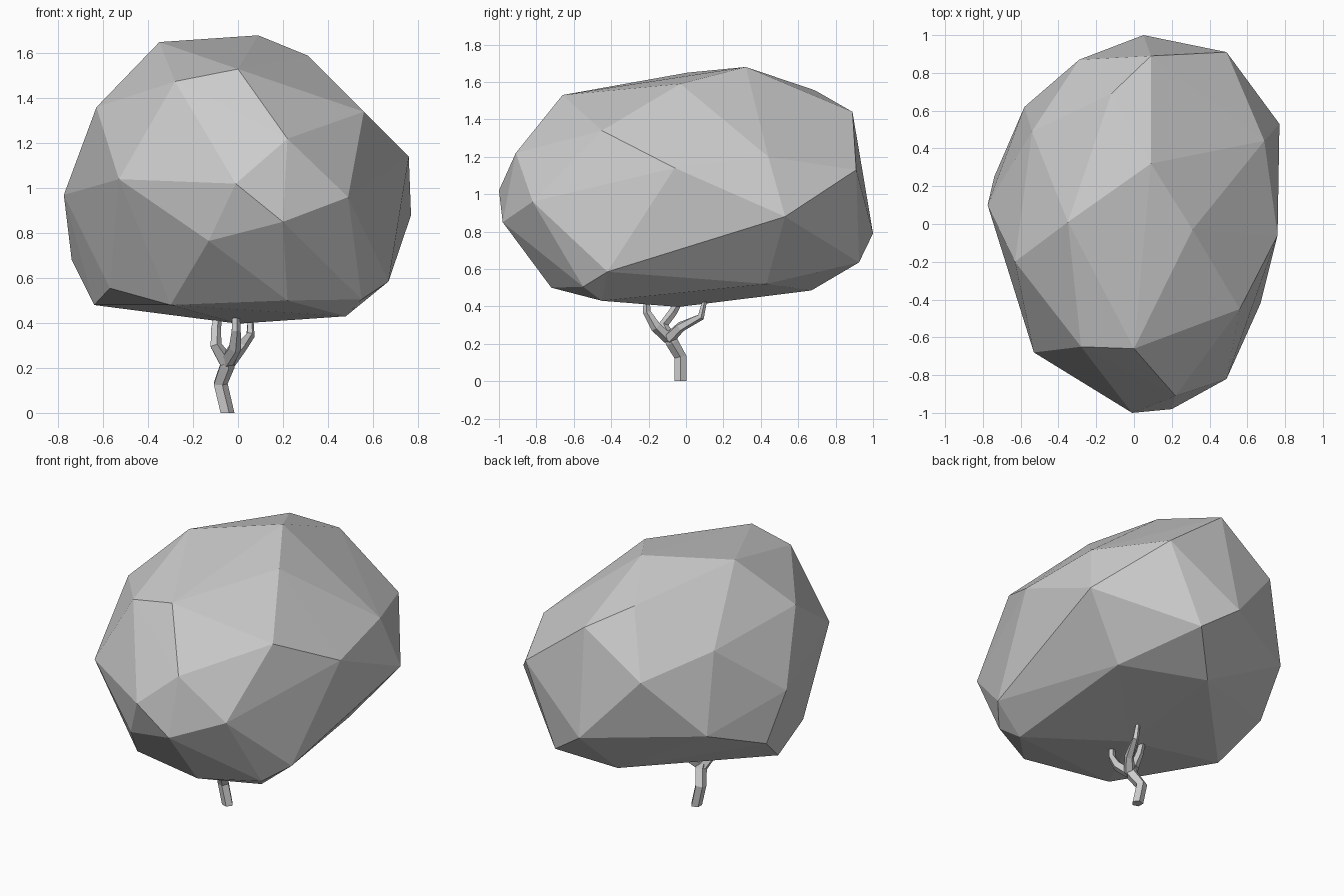
import bpy, bmesh
from math import cos, sin, pi
from mathutils import Vector

if "Cube" in bpy.data.objects:
    bpy.data.objects.remove(bpy.data.objects["Cube"])


def finish(bm, name):
    bmesh.ops.recalc_face_normals(bm, faces=bm.faces)
    mesh = bpy.data.meshes.new(name)
    bm.to_mesh(mesh)
    bm.free()
    obj = bpy.data.objects.new(name, mesh)
    bpy.context.collection.objects.link(obj)
    return obj


def limb(name, path, sides=5):
    """Faceted tube through (x, y, z, radius) stations."""
    bm = bmesh.new()
    pts = [Vector(p[:3]) for p in path]
    rings = []
    for i, p in enumerate(pts):
        t = pts[min(i + 1, len(pts) - 1)] - pts[max(i - 1, 0)]
        if i == 0 and p.z == 0:
            t = Vector((0, 0, 1))          # flat foot on the ground
        t.normalize()
        u = Vector((0, 1, 0)).cross(t).normalized()
        v = t.cross(u)
        r = path[i][3]
        rings.append([bm.verts.new(p + r * (cos(2 * pi * k / sides) * u + sin(2 * pi * k / sides) * v))
                      for k in range(sides)])
    for a, b in zip(rings, rings[1:]):
        for k in range(sides):
            j = (k + 1) % sides
            bm.faces.new((a[k], a[j], b[j], b[k]))
    bm.faces.new(rings[0])
    bm.faces.new(rings[-1])
    return finish(bm, name)


# Crown: faceted boulder-like hull, corners listed from the top down
corners = [
    (.09, .32, 1.68), (-.35, .01, 1.65), (.31, -.03, 1.59), (-.12, .69, 1.555), (0, -.66, 1.53),
    (-.28, -.65, 1.475), (.09, .89, 1.44), (-.63, -.2, 1.36), (.56, -.45, 1.34), (-.54, .49, 1.305),
    (.22, -.91, 1.22), (.69, .44, 1.2), (-.29, .87, 1.18), (.76, -.06, 1.14), (.49, .91, 1.13),
    (-.53, -.68, 1.04), (-.01, -1, 1.02), (-.775, .1, .97), (.49, -.82, .96), (.77, .53, .88),
    (.2, -.98, .85), (-.58, .62, .823), (.05, 1, .79), (-.13, -.89, .765), (-.74, .25, .68),
    (.27, .925, .635), (.67, -.42, .585), (-.57, -.36, .555), (.48, .43, .52), (.55, -.55, .505),
    (.22, -.72, .5), (.01, .67, .485), (-.64, -.01, .48), (-.3, -.58, .48), (.48, -.45, .43),
    (0, -.04, .397)]
bm = bmesh.new()
for c in corners:
    bm.verts.new(c)
bmesh.ops.convex_hull(bm, input=bm.verts[:])
finish(bm, "crown")

# Trunk and three forking branches
limb("trunk", [(-.05, -.03, 0, .034), (-.08, -.03, .13, .034), (-.05, -.075, .21, .036),
               (-.05, -.1, .27, .032)])
limb("branch_front", [(-.05, -.09, .23, .034), (-.015, -.16, .29, .03), (-.01, -.21, .37, .022),
                      (-.01, -.21, .44, .018)])
limb("branch_left", [(-.055, -.09, .23, .036), (-.1, -.12, .3, .028), (-.1, -.07, .37, .024),
                     (-.09, -.03, .44, .02)])
limb("branch_back", [(-.04, -.09, .23, .034), (.01, -.03, .29, .028), (.055, .08, .345, .02),
                     (.055, .1, .43, .013)])
